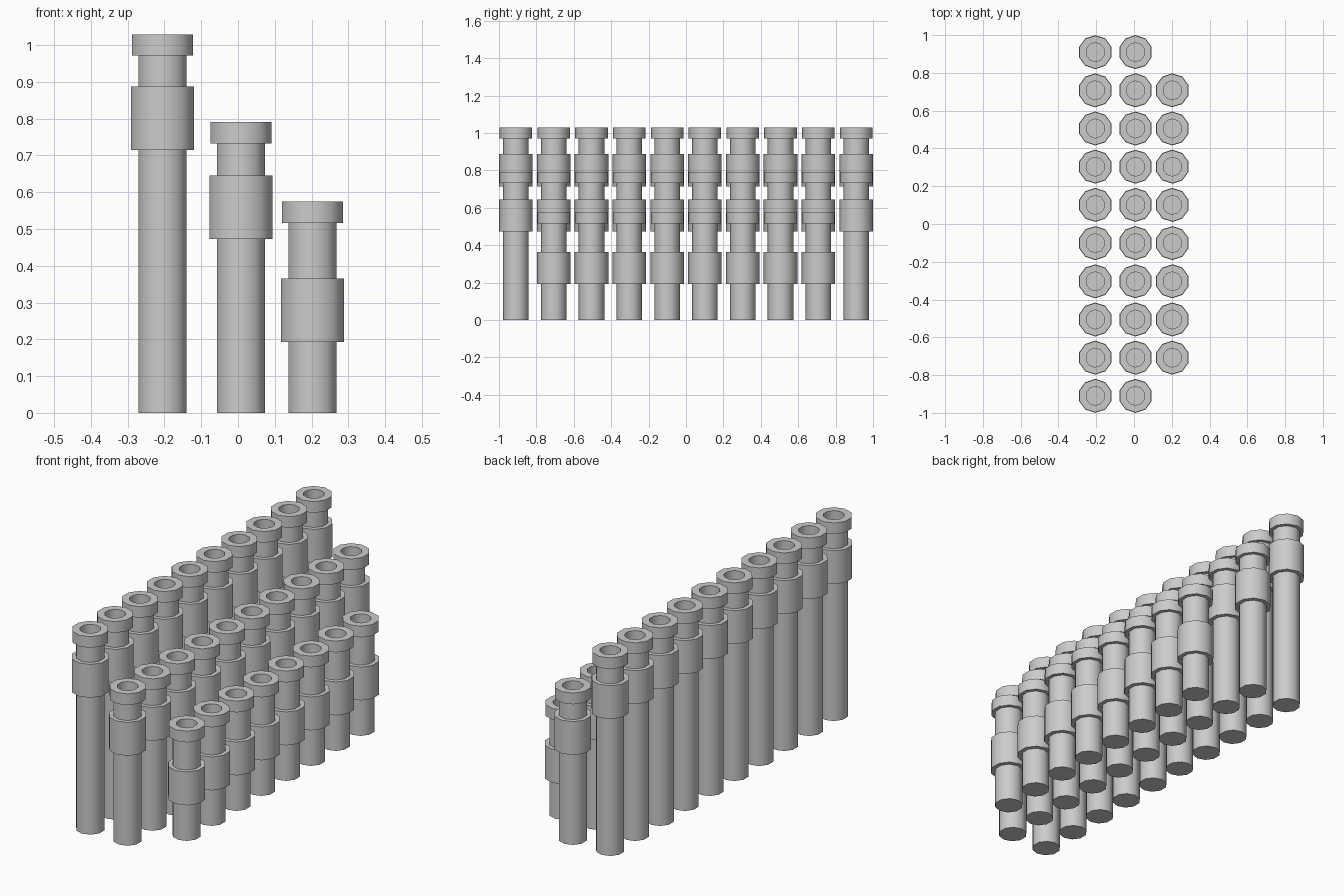
import bpy, bmesh, math

if "Cube" in bpy.data.objects:
    bpy.data.objects.remove(bpy.data.objects["Cube"])

SIDES = 10
TUBE, COLLAR, FLANGE, HOLE = 0.0685, 0.09, 0.0873, 0.05
SPACING = 0.2022


def lathe(name, profile):
    """Revolve (radius, z) points round z, capping both ends; profile corners stay sharp."""
    bm = bmesh.new()
    rings = []
    for r, z in profile:
        ring = []
        for i in range(SIDES):
            a = math.pi / 2 + math.tau * i / SIDES
            ring.append(bm.verts.new((r * math.cos(a), r * math.sin(a), z)))
        rings.append(ring)
    for lo, hi in zip(rings, rings[1:]):
        for i in range(SIDES):
            j = (i + 1) % SIDES
            bm.faces.new((lo[i], lo[j], hi[j], hi[i]))
    bm.faces.new(rings[0][::-1])
    bm.faces.new(rings[-1])
    bmesh.ops.recalc_face_normals(bm, faces=bm.faces)
    for f in bm.faces:
        f.smooth = True
    for e in bm.edges:
        e.smooth = e.calc_face_angle() < math.radians(45)
    mesh = bpy.data.meshes.new(name)
    bm.to_mesh(mesh)
    bm.free()
    return mesh


def tube_profile(collar_low, collar_high, flange_low, top):
    return [(TUBE, 0), (TUBE, collar_low),
            (COLLAR, collar_low), (COLLAR, collar_high),   # wide collar
            (TUBE, collar_high), (TUBE, flange_low),       # neck
            (FLANGE, flange_low), (FLANGE, top),           # top flange
            (HOLE, top), (HOLE, top - 0.08)]               # blind hole


# Three rows of tubes: name, x, count, profile heights
rows = [
    ("tall_tube", -0.205, 10, (0.715, 0.887, 0.971, 1.029)),
    ("medium_tube", 0.008, 10, (0.473, 0.645, 0.733, 0.791)),
    ("short_tube", 0.203, 8, (0.193, 0.365, 0.516, 0.574)),
]
for name, x, count, heights in rows:
    mesh = lathe(name, tube_profile(*heights))
    for i in range(count):
        ob = bpy.data.objects.new(f"{name}_{i + 1}", mesh)
        ob.location = (x, (i - (count - 1) / 2) * SPACING, 0)
        bpy.context.collection.objects.link(ob)
